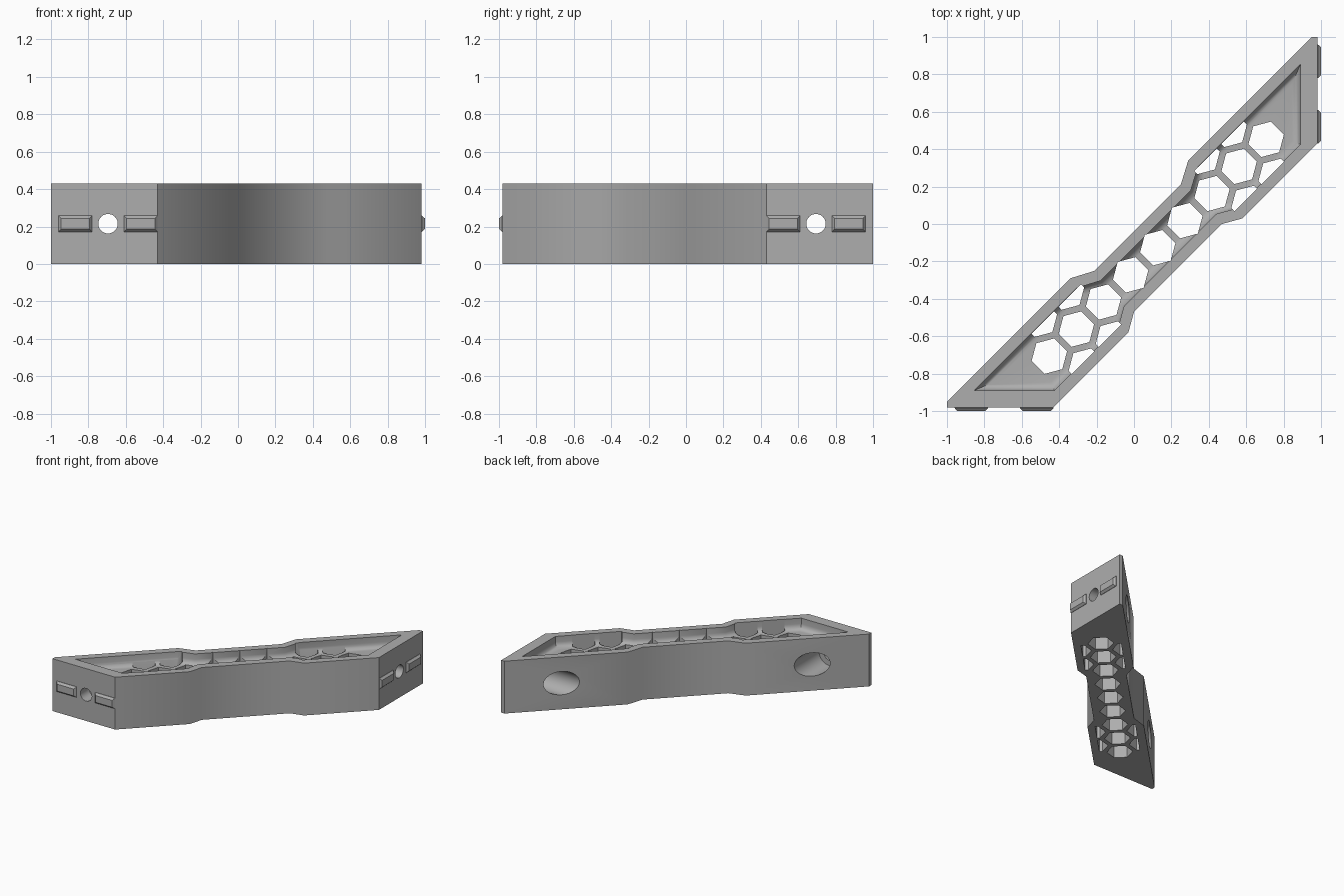
import bpy, bmesh, math
from mathutils import Vector

if "Cube" in bpy.data.objects:
    bpy.data.objects.remove(bpy.data.objects["Cube"])

HEIGHT, FLOOR, BOLT_Z = 0.43, 0.34, 0.215

grey = bpy.data.materials.new("matte grey")
grey.use_nodes = True
grey.diffuse_color = (0.42, 0.42, 0.42, 1)
grey.node_tree.nodes["Principled BSDF"].inputs["Base Color"].default_value = grey.diffuse_color


def loft(name, loops):
    """Closed solid through a stack of equal-length point loops."""
    bm = bmesh.new()
    rings = [[bm.verts.new(p) for p in loop] for loop in loops]
    for a, b in zip(rings, rings[1:]):
        for i in range(len(a)):
            j = (i + 1) % len(a)
            bm.faces.new((a[i], a[j], b[j], b[i]))
    bm.faces.new(rings[0])
    bm.faces.new(rings[-1])
    bmesh.ops.recalc_face_normals(bm, faces=bm.faces)
    mesh = bpy.data.meshes.new(name)
    bm.to_mesh(mesh)
    bm.free()
    mesh.materials.append(grey)
    obj = bpy.data.objects.new(name, mesh)
    bpy.context.collection.objects.link(obj)
    return obj


def flip(p):
    """Reflect across the diagonal that swaps the two ends."""
    return Vector((-p[1], -p[0], *p[2:]))


def at_z(points, z):
    return [(p[0], p[1], z) for p in points]


def inset(points, distances):
    """Move each edge of a counter-clockwise polygon inwards."""
    n = len(points)
    lines = []
    for i in range(n):
        a, b = points[i], points[(i + 1) % n]
        d = (b - a).normalized()
        normal = Vector((-d.y, d.x))
        lines.append((normal, normal.dot(a) + distances[i]))
    result = []
    for i in range(n):
        (n1, c1), (n2, c2) = lines[i - 1], lines[i]
        det = n1.x * n2.y - n1.y * n2.x
        result.append(Vector(((c1 * n2.y - c2 * n1.y) / det, (n1.x * c2 - n2.x * c1) / det)))
    return result


def cut(target, cutter):
    cutter.hide_render = True
    mod = target.modifiers.new("cut", 'BOOLEAN')
    mod.operation, mod.solver, mod.object = 'DIFFERENCE', 'EXACT', cutter
    bpy.context.view_layer.objects.active = target
    bpy.ops.object.modifier_apply(modifier=mod.name)
    bpy.data.objects.remove(cutter)


# Waisted diagonal outline: one half, then its reflection
half = [Vector(p) for p in ((-0.21, -0.25), (-0.34, -0.29), (-1.03, -0.98),
                            (-0.43, -0.98), (-0.03, -0.58), (0, -0.47))]
outline = half + [flip(p) for p in reversed(half)]
blunt = []
for i, p in enumerate(outline):
    if i == 2:
        blunt += [Vector((-1, -0.95)), Vector((-1, -0.98))]
    elif i == 9:
        blunt += [Vector((0.98, 1)), Vector((0.95, 1))]
    else:
        blunt.append(p)
body = loft("body", [at_z(blunt, 0), at_z(blunt, HEIGHT)])

# Shallow top pocket with a rounded foot
rim = [0.09 if i in (2, 8) else 0.06 for i in range(len(outline))]
FILLET = 0.045
loops = []
for k in range(6):
    a = math.pi / 2 * k / 5
    extra = FILLET * (1 - math.sin(a))
    loops.append(at_z(inset(outline, [r + extra for r in rim]), FLOOR + FILLET * (1 - math.cos(a))))
loops.append(at_z(inset(outline, rim), HEIGHT + 0.1))
cut(body, loft("pocket_cutter", loops))

# Honeycomb through holes along the diagonal
along = Vector((1, 1)).normalized()
across = Vector((-1, 1)).normalized()
middle = Vector((0.127, -0.127))
PITCH, HEX_R, LIMIT = 0.205, 0.098, 0.152


def hex_hole(u, v):
    pts = []
    for k in range(6):
        a = math.radians(30 + 60 * k)
        pv = max(-LIMIT, min(LIMIT, v + HEX_R * math.sin(a)))
        pts.append(middle + along * (u + HEX_R * math.cos(a)) + across * pv)
    cut(body, loft("hex_cutter", [at_z(pts, -0.1), at_z(pts, HEIGHT + 0.1)]))


for i in range(-4, 5):
    hex_hole(i * PITCH, 0)
for i in (-3.5, -2.5, 2.5, 3.5):
    for side in (-1, 1):
        hex_hole(i * PITCH, side * PITCH * math.sqrt(3) / 2)


# Bolt holes with wide counterbores, one through each end
def disc(radius, y):
    return [Vector((-0.695 + radius * math.cos(math.tau * k / 48), y,
                    BOLT_Z + radius * math.sin(math.tau * k / 48))) for k in range(48)]


for mirrored in (False, True):
    for radius, y0, y1 in ((0.052, -1.1, -0.8), (0.096, -0.87, -0.3)):
        rings = [disc(radius, y0), disc(radius, y1)]
        if mirrored:
            rings = [[flip(p) for p in ring] for ring in rings]
        cut(body, loft("bolt_cutter", rings))


# Chamfered locating keys beside each bolt hole
def key_loop(x, hx, hz, y):
    return [Vector((x + sx * hx, y, BOLT_Z + sz * hz))
            for sx, sz in ((-1, -1), (1, -1), (1, 1), (-1, 1))]


for end in ("front", "side"):
    for n, x in enumerate((-0.87, -0.52)):
        rings = [key_loop(x, 0.09, 0.043, -0.97), key_loop(x, 0.09, 0.043, -0.983),
                 key_loop(x, 0.076, 0.028, -1.0)]
        if end == "side":
            rings = [[flip(p) for p in ring] for ring in rings]
        loft(f"{end}_key_{n + 1}", rings)

# Smooth the fillet and bores, keep the other edges crisp
bpy.ops.object.select_all(action='DESELECT')
body.select_set(True)
bpy.context.view_layer.objects.active = body
bpy.ops.object.shade_smooth_by_angle(angle=math.radians(30))
